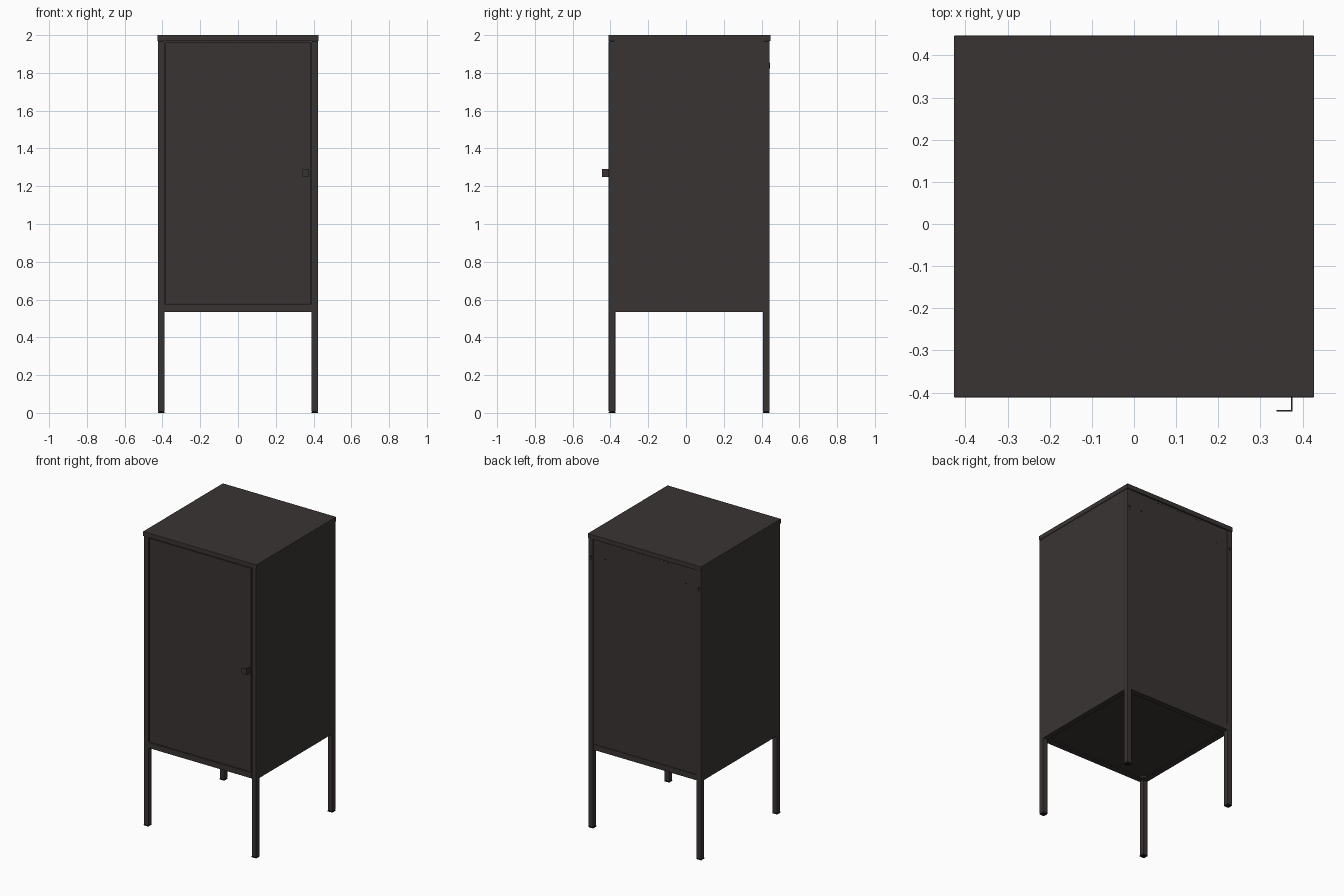
import bpy
import bmesh
from math import pi
from mathutils import Matrix

if "Cube" in bpy.data.objects:
    bpy.data.objects.remove(bpy.data.objects["Cube"])


def material(name, rgb):
    m = bpy.data.materials.new(name)
    m.use_nodes = True
    m.diffuse_color = (*rgb, 1)
    m.node_tree.nodes["Principled BSDF"].inputs["Base Color"].default_value = (*rgb, 1)
    return m


STEEL = material("charcoal_steel", (0.042, 0.034, 0.034))
BLACK = material("black_plastic", (0.012, 0.011, 0.011))


def finish(name, bm, mat):
    mesh = bpy.data.meshes.new(name)
    bm.to_mesh(mesh)
    bm.free()
    mesh.materials.append(mat)
    ob = bpy.data.objects.new(name, mesh)
    bpy.context.collection.objects.link(ob)
    return ob


def box(name, x, y, z, mat=STEEL, bevel=0):
    """Box from (min, max) pairs along each axis."""
    bm = bmesh.new()
    bmesh.ops.create_cube(bm, size=1)
    for v in bm.verts:
        v.co = [(a + b) / 2 + c * (b - a) for c, (a, b) in zip(v.co, (x, y, z))]
    ob = finish(name, bm, mat)
    if bevel:
        mod = ob.modifiers.new("soft_edges", "BEVEL")
        mod.width, mod.segments = bevel, 2
    return ob


def disc(name, x, y, z, radius, depth=0.002):
    """Thin round plate facing along y."""
    bm = bmesh.new()
    bmesh.ops.create_cone(bm, cap_ends=True, segments=16, radius1=radius,
                          radius2=radius, depth=depth,
                          matrix=Matrix.Translation((x, y, z)) @ Matrix.Rotation(pi / 2, 4, "X"))
    return finish(name, bm, BLACK)


W, FRONT, BACK = 0.424, -0.409, 0.443   # body half width and depth limits
POST, BASE, TOP = 0.035, 0.535, 1.968   # post width, body bottom, cap underside
IN = W - POST
Y0, Y1 = FRONT + POST, BACK - POST

# Top cap with a slight overhang
box("top_cap", (-0.427, 0.427), (-0.411, 0.447), (TOP, 2), bevel=0.002)

# Legs running up as corner posts, with feet
for side, s in (("left", 1), ("right", -1)):
    xs = sorted((s * IN, s * W))
    for end, ys in (("front", (FRONT, Y0)), ("back", (Y1, BACK))):
        box(f"{end}_{side}_leg", xs, ys, (0.006, TOP), bevel=0.003)
        box(f"{end}_{side}_foot", xs, ys, (0, 0.006), BLACK)
    # Side panel, and the inward lip along its lower edge
    box(f"{side}_panel", sorted((s * (W - 0.008), s * (W - 0.0005))),
        (Y0 - 0.004, Y1 + 0.004), (BASE, TOP))
    box(f"{side}_lip", sorted((s * (IN - 0.004), s * (W - 0.002))),
        (Y0, Y1), (BASE, BASE + 0.006))
    # Fixing holes in the back post and back panel
    disc(f"{side}_post_slot_top", s * (W - POST / 2), BACK, 1.845, 0.009)
    disc(f"{side}_post_slot_bottom", s * (W - POST / 2), BACK, 1.83, 0.006)
    disc(f"{side}_panel_hole", s * 0.305, 0.437, 1.85, 0.007)

# Front and back rails with inward lips
for name, ys, lip in (("front", (FRONT + 0.001, FRONT + 0.009), (FRONT + 0.002, Y0 + 0.006)),
                      ("back", (BACK - 0.009, BACK - 0.002), (Y1 - 0.006, BACK - 0.003))):
    box(f"{name}_bottom_rail", (-IN, IN), ys, (BASE, 0.573))
    box(f"{name}_bottom_lip", (-IN, IN), lip, (BASE, BASE + 0.006))

# Recessed floor and back panel
box("floor", (-W + 0.008, W - 0.008), (FRONT + 0.009, BACK - 0.009), (0.57, 0.578))
box("back_panel", (-IN, IN), (BACK - 0.013, BACK - 0.006), (0.57, TOP))
for i in range(12):
    disc("back_vent_hole", -0.17 + i * 0.031, 0.437, 1.955, 0.003)

# Door set inside the frame with a narrow shadow gap
box("door", (-0.384, 0.384), (FRONT + 0.003, FRONT + 0.018), (0.579, 1.962), bevel=0.002)
box("door_stop", (-IN, IN), (FRONT + 0.02, FRONT + 0.024), (0.573, TOP))

# Bent plate handle: stem and rounded grip
box("handle_stem", (0.372, 0.376), (-0.445, FRONT + 0.004), (1.25, 1.29))
grip = box("handle_grip", (0.338, 0.376), (-0.445, -0.441), (1.25, 1.29))
bm = bmesh.new()
bm.from_mesh(grip.data)
corners = [e for e in bm.edges if all(v.co.x < 0.35 for v in e.verts)
           and abs(e.verts[0].co.y - e.verts[1].co.y) > 0.003]
bmesh.ops.bevel(bm, geom=corners, offset=0.011, segments=5, profile=0.5, affect="EDGES")
bm.to_mesh(grip.data)
bm.free()
